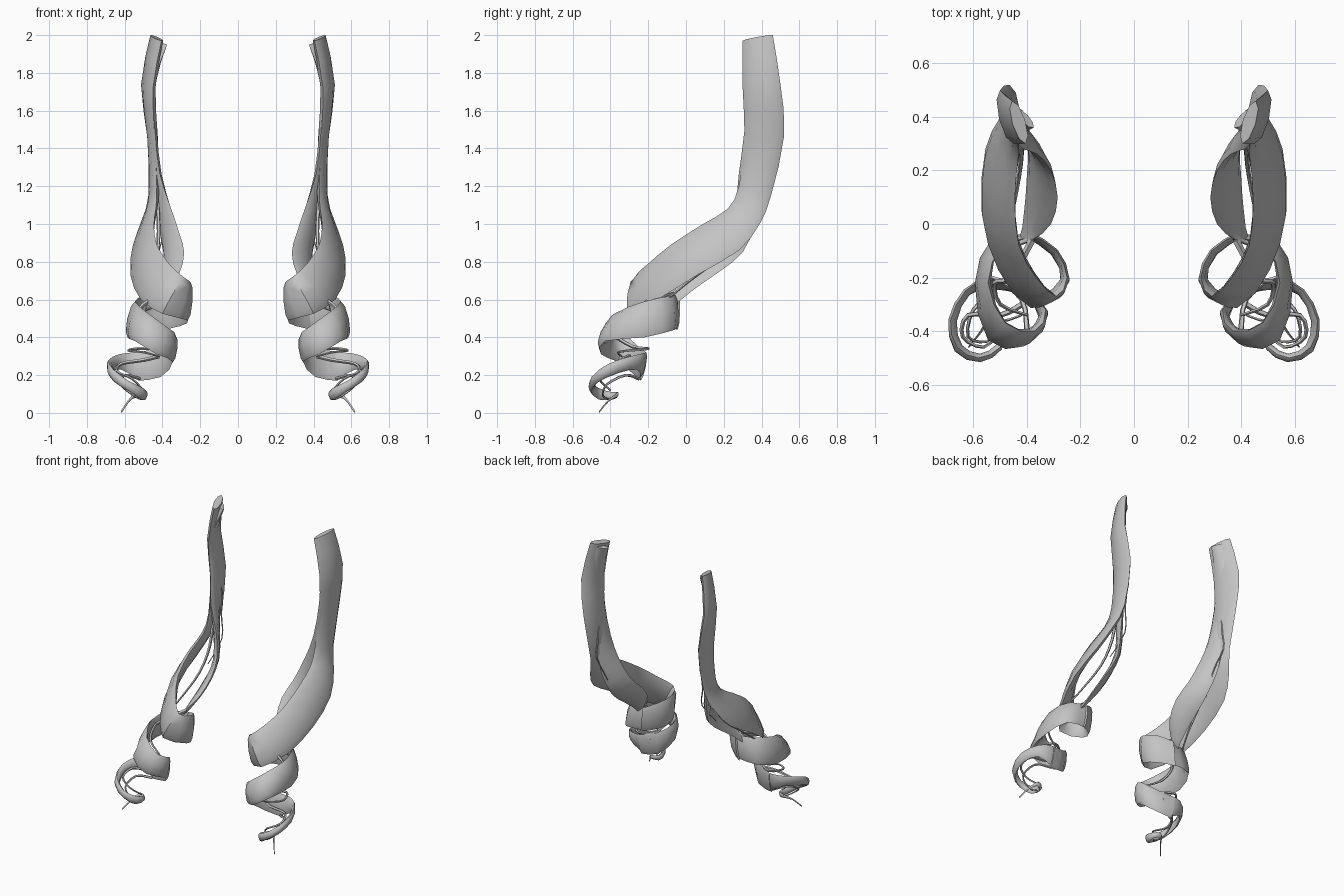
import bpy, bmesh, math
from mathutils import Vector

hair = bpy.data.materials.new("hair_grey")
hair.diffuse_color = (0.55, 0.55, 0.55, 1)


def catmull(rows, steps):
    """Smoothly interpolate rows of numbers."""
    out = []
    for i in range(len(rows) - 1):
        p = [rows[max(0, min(len(rows) - 1, i + k))] for k in (-1, 0, 1, 2)]
        for s in range(steps):
            t = s / steps
            out.append([0.5 * (2 * b + (c - a) * t + (2 * a - 5 * b + 4 * c - d) * t * t
                               + (3 * b - a - 3 * c + d) * t ** 3) for a, b, c, d in zip(*p)])
    out.append(list(rows[-1]))
    return out


def loft(name, rings):
    """Skin closed rings, cap both ends and mirror to the other side."""
    bm = bmesh.new()
    vr = [[bm.verts.new(p) for p in r] for r in rings]
    n = len(vr[0])
    for a, b in zip(vr, vr[1:]):
        for k in range(n):
            bm.faces.new((a[k], a[(k + 1) % n], b[(k + 1) % n], b[k]))
    bm.faces.new(vr[0][::-1])
    bm.faces.new(vr[-1])
    bmesh.ops.recalc_face_normals(bm, faces=bm.faces)
    me = bpy.data.meshes.new(name)
    bm.to_mesh(me)
    bm.free()
    me.materials.append(hair)
    ob = bpy.data.objects.new(name, me)
    bpy.context.collection.objects.link(ob)
    bpy.ops.object.select_all(action='DESELECT')
    ob.select_set(True)
    bpy.context.view_layer.objects.active = ob
    bpy.ops.object.shade_smooth_by_angle(angle=math.radians(50))
    m = ob.modifiers.new("mirror", 'MIRROR')
    m.use_mirror_merge = False


def ribbon(name, rows, sides=8, steps=2):
    """Rows hold upper edge xyz, lower edge xyz, half thickness."""
    rows = catmull(rows, steps)
    mids = [(Vector(r[:3]) + Vector(r[3:6])) / 2 for r in rows]
    rings = []
    for i, r in enumerate(rows):
        h = (Vector(r[3:6]) - Vector(r[:3])) / 2
        tan = mids[min(i + 1, len(mids) - 1)] - mids[max(i - 1, 0)]
        nrm = tan.cross(h).normalized() * r[6]
        rings.append([mids[i] + h * math.cos(2 * math.pi * k / sides)
                      + nrm * math.sin(2 * math.pi * k / sides) for k in range(sides)])
    loft(name, rings)


def wisp(name, pts, r=0.007, sides=5):
    """Thin tapering strand through points."""
    pts = [Vector(p) for p in catmull(pts, 3)]
    rings = []
    for i, p in enumerate(pts):
        tan = (pts[min(i + 1, len(pts) - 1)] - pts[max(i - 1, 0)]).normalized()
        u = tan.orthogonal().normalized() if i == 0 else (u - tan * u.dot(tan)).normalized()
        v = tan.cross(u)
        rad = r * (1 - 0.6 * i / (len(pts) - 1))
        rings.append([p + rad * (u * math.cos(2 * math.pi * k / sides)
                                 + v * math.sin(2 * math.pi * k / sides)) for k in range(sides)])
    loft(name, rings)


# Long broad lock falling from the top and sweeping round the front
ribbon("outer_lock", [
    (.405, .30, 1.97, .455, .46, 2.0, .025),
    (.45, .30, 1.72, .50, .50, 1.74, .03),
    (.44, .31, 1.45, .465, .52, 1.47, .028),
    (.43, .28, 1.2, .46, .45, 1.15, .025),
    (.435, .22, 1.08, .505, .39, 1.0, .025),
    (.445, .09, 1.0, .555, .28, .86, .028),
    (.43, -.08, .89, .57, .06, .73, .03),
    (.365, -.20, .79, .515, -.15, .60, .03),
    (.29, -.27, .72, .40, -.30, .525, .026),
    (.25, -.20, .69, .265, -.22, .49, .017),
    (.29, -.10, .66, .305, -.11, .46, .013),
    (.38, -.04, .62, .40, -.045, .44, .013),
])

# Middle curl turning from the back round the outside
ribbon("middle_curl", [
    (.36, -.05, .62, .38, -.055, .45, .012),
    (.49, -.08, .62, .53, -.06, .44, .014),
    (.545, -.22, .59, .585, -.22, .40, .022),
    (.48, -.37, .53, .545, -.43, .38, .026),
    (.37, -.40, .45, .43, -.45, .31, .024),
    (.33, -.32, .41, .345, -.36, .27, .016),
    (.41, -.25, .35, .41, -.26, .19, .012),
    (.53, -.21, .32, .53, -.24, .17, .012),
])

# Small end curl narrowing to a tip
ribbon("end_curl", [
    (.45, -.23, .32, .45, -.25, .20, .01),
    (.55, -.21, .32, .54, -.24, .19, .012),
    (.63, -.25, .31, .62, -.26, .23, .014),
    (.685, -.36, .28, .67, -.36, .21, .016),
    (.66, -.46, .23, .65, -.47, .16, .018),
    (.58, -.50, .17, .57, -.50, .11, .016),
    (.50, -.46, .13, .51, -.46, .07, .014),
    (.49, -.39, .11, .50, -.39, .07, .012),
    (.54, -.36, .11, .54, -.37, .08, .007),
    (.58, -.41, .07, .575, -.41, .06, .004),
    (.62, -.46, .01, .615, -.46, .0, .002),
])

# Inner lock running behind and down into the middle curl
ribbon("inner_lock", [
    (.375, .36, 1.95, .44, .43, 1.97, .016),
    (.445, .32, 1.74, .475, .44, 1.74, .018),
    (.44, .31, 1.5, .455, .43, 1.48, .018),
    (.415, .28, 1.27, .44, .41, 1.22, .02),
    (.36, .26, 1.1, .425, .37, 1.01, .022),
    (.31, .20, .95, .395, .30, .85, .02),
    (.285, .10, .85, .40, .18, .75, .018),
    (.31, 0, .74, .41, .05, .66, .015),
    (.38, -.06, .65, .43, -.06, .57, .012),
    (.48, -.09, .58, .49, -.09, .54, .008),
])

# Loose thin strands
wisp("gap_wisp", [(.43, .33, 1.15), (.42, .27, .97), (.43, .17, .82), (.46, .02, .7), (.5, -.1, .6)], .012)
wisp("back_wisp", [(.43, .40, 1.4), (.42, .42, 1.28), (.43, .42, 1.15), (.39, .37, 1.0), (.42, .25, .85)])
wisp("upper_wisp", [(.38, -.06, .64), (.46, -.2, .6), (.52, -.22, .55), (.5, -.3, .48), (.4, -.34, .42)], .014)
wisp("middle_wisp", [(.4, -.4, .42), (.42, -.28, .35), (.53, -.2, .34), (.58, -.3, .33), (.5, -.36, .32), (.42, -.34, .3)], .011)
wisp("lower_wisp", [(.42, -.3, .3), (.5, -.34, .28), (.62, -.34, .26), (.64, -.42, .22), (.56, -.46, .18), (.5, -.4, .12)], .012)
wisp("tip_wisp", [(.52, -.25, .18), (.6, -.32, .2), (.62, -.42, .15), (.55, -.44, .09), (.51, -.4, .07)], .009)
